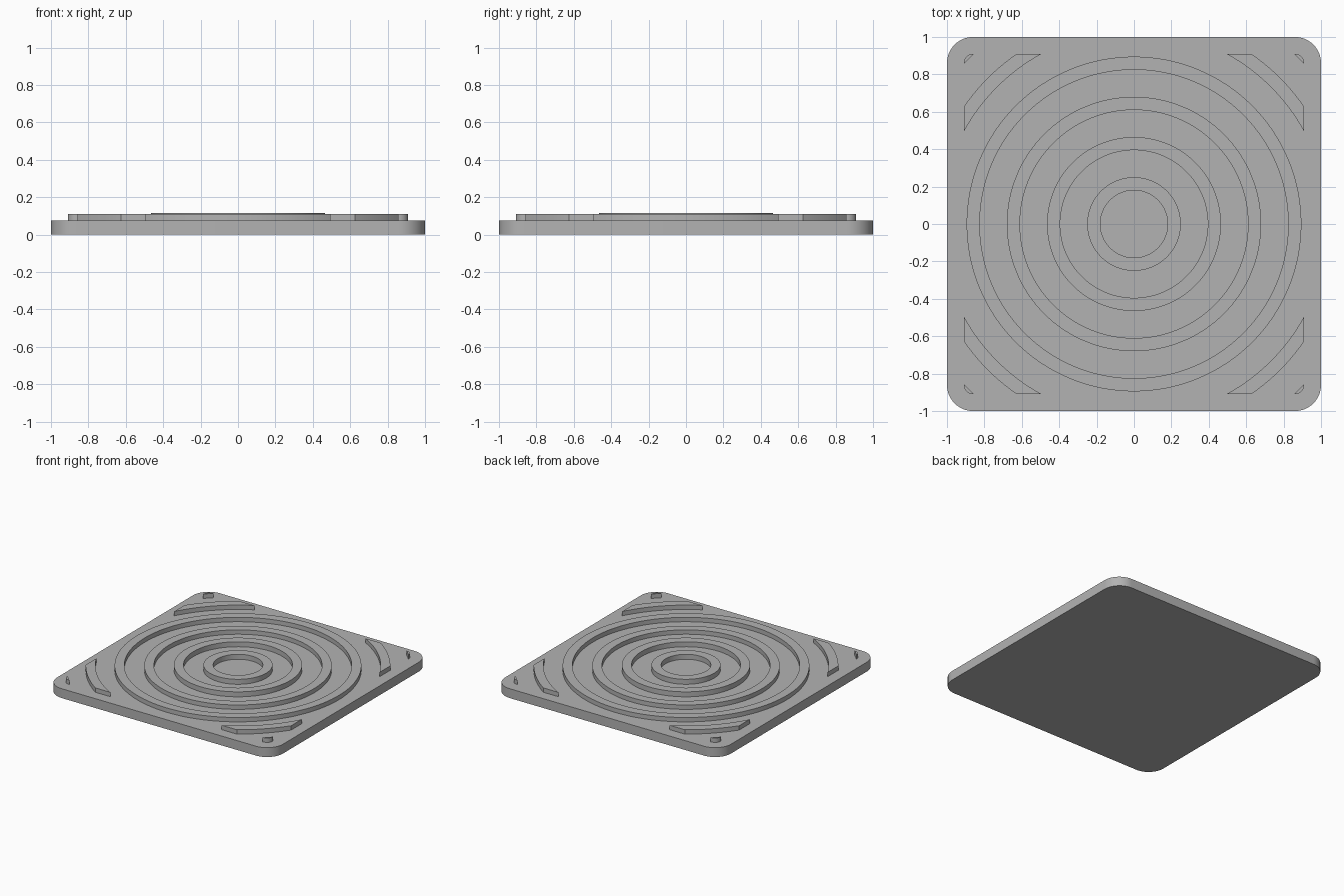
import bpy
import bmesh
from math import asin, acos, cos, sin, pi, radians, hypot

cube = bpy.data.objects.get("Cube")
if cube:
    bpy.data.objects.remove(cube, do_unlink=True)

grey = bpy.data.materials.new("plain grey")
grey.use_nodes = True
colour = (0.45, 0.45, 0.45, 1)
grey.diffuse_color = colour
grey.node_tree.nodes["Principled BSDF"].inputs["Base Color"].default_value = colour

BASE_TOP = 0.075   # top of the slab
RIB_TOP = 0.11     # top of the outer ribs
RIB_WIDTH = 0.07
LIMIT = 0.91       # ribs are trimmed to a rounded square of this half size
TRIM_RADIUS = 0.05


def arc(radius, start, end, steps, cx=0, cy=0):
    angles = [start + (end - start) * i / steps for i in range(steps + 1)]
    return [(cx + radius * cos(a), cy + radius * sin(a)) for a in angles]


def finish(name, bm):
    bmesh.ops.recalc_face_normals(bm, faces=bm.faces[:])
    mesh = bpy.data.meshes.new(name)
    bm.to_mesh(mesh)
    bm.free()
    mesh.materials.append(grey)
    obj = bpy.data.objects.new(name, mesh)
    bpy.context.collection.objects.link(obj)
    bpy.ops.object.select_all(action="DESELECT")
    obj.select_set(True)
    bpy.context.view_layer.objects.active = obj
    bpy.ops.object.shade_smooth_by_angle(angle=radians(30))
    return obj


def prism(name, outline, bottom, top):
    bm = bmesh.new()
    face = bm.faces.new([bm.verts.new((x, y, bottom)) for x, y in outline])
    result = bmesh.ops.extrude_face_region(bm, geom=[face], use_keep_orig=True)
    raised = [v for v in result["geom"] if isinstance(v, bmesh.types.BMVert)]
    bmesh.ops.translate(bm, verts=raised, vec=(0, 0, top - bottom))
    return finish(name, bm)


def ring(name, outer, top, segments=128):
    # Sweep a rectangular section round the z axis
    inner = outer - RIB_WIDTH
    section = [(inner, BASE_TOP), (outer, BASE_TOP), (outer, top), (inner, top)]
    bm = bmesh.new()
    loops = []
    for i in range(segments):
        a = 2 * pi * i / segments
        loops.append([bm.verts.new((r * cos(a), r * sin(a), z)) for r, z in section])
    for i in range(segments):
        here, after = loops[i], loops[(i + 1) % segments]
        for j in range(4):
            k = (j + 1) % 4
            bm.faces.new((here[j], after[j], after[k], here[k]))
    return finish(name, bm)


# Slab with rounded corners
corner = 0.14
outline = []
for quarter, (sx, sy) in enumerate(((1, 1), (-1, 1), (-1, -1), (1, -1))):
    start = quarter * pi / 2
    outline += arc(corner, start, start + pi / 2, 16,
                   sx * (1 - corner), sy * (1 - corner))
prism("base_slab", outline, 0, BASE_TOP)

# Concentric ribs; the two inner ones stand slightly taller
ring("inner_ring", 0.25, 0.115)
ring("second_ring", 0.465, 0.115)
ring("third_ring", 0.68, RIB_TOP)
ring("outer_ring", 0.895, RIB_TOP)

# Trimmed rib segment and small remnant for one corner
r_in, r_out = 1.035, 1.105
a_in, a_out = acos(LIMIT / r_in), acos(LIMIT / r_out)
segment = (arc(r_out, a_out, pi / 2 - a_out, 20)
           + arc(r_in, pi / 2 - a_in, a_in, 24))

tip = LIMIT - TRIM_RADIUS
r_tip = hypot(LIMIT, tip - 0.004)
a_tip = asin((tip - 0.004) / r_tip)
remnant = (arc(TRIM_RADIUS, 0, pi / 2, 10, tip, tip)
           + arc(r_tip, pi / 2 - a_tip, a_tip, 4))

# Repeat on all four corners
for label, sx, sy in (("back_left", 1, 1), ("back_right", -1, 1),
                      ("front_left", 1, -1), ("front_right", -1, -1)):
    for part, shape in (("arc_rib", segment), ("corner_rib", remnant)):
        prism(f"{label}_{part}", [(sx * x, sy * y) for x, y in shape],
              BASE_TOP, RIB_TOP)
